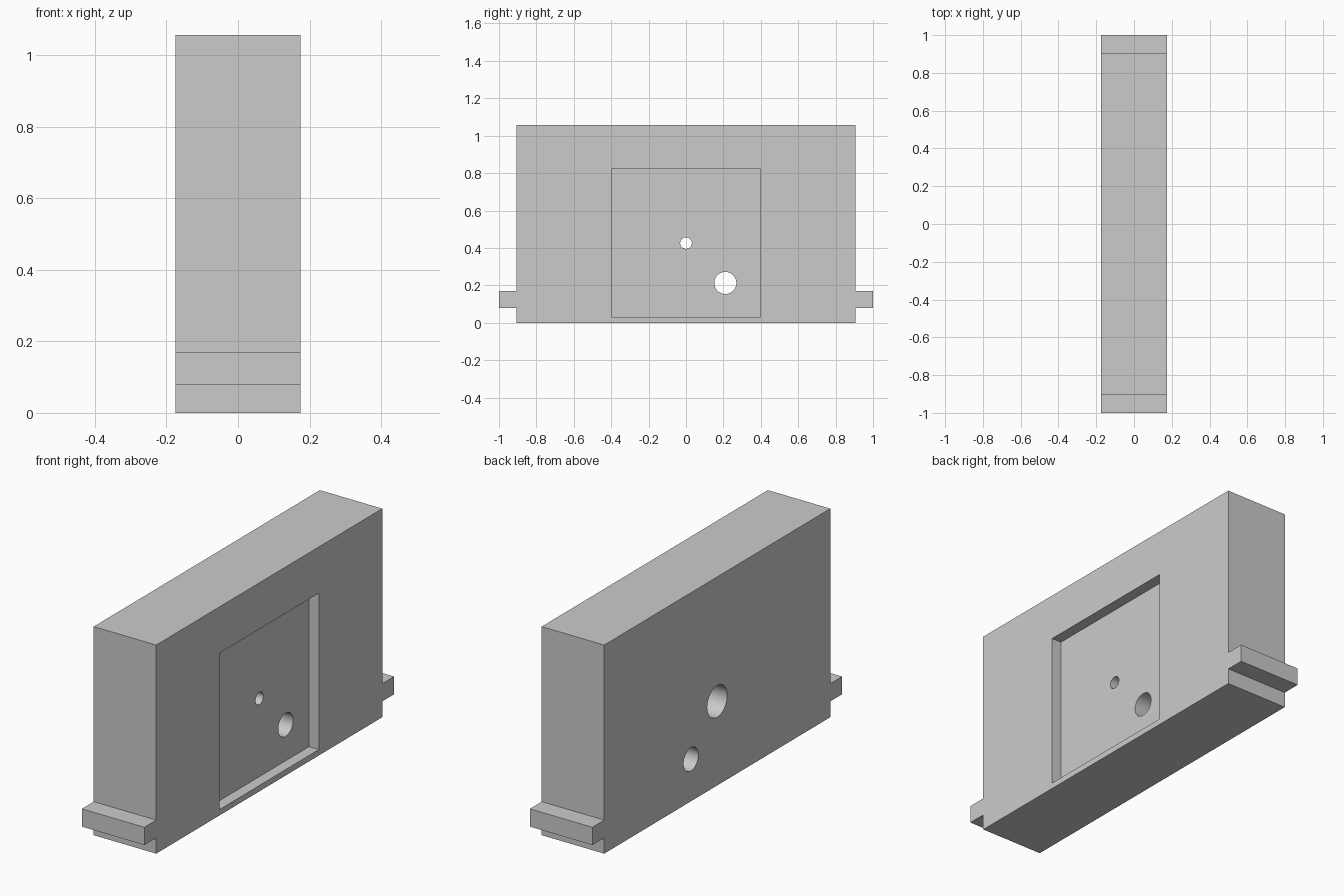
import bpy
import math

cube = bpy.data.objects.get("Cube")
if cube:
    bpy.data.objects.remove(cube, do_unlink=True)

HALF_X = 0.175
POCKET_FLOOR = 0.12
BORE_FLOOR = 0.0

grey = bpy.data.materials.new("light grey")
grey.use_nodes = True
colour = (0.6, 0.6, 0.6, 1)
grey.diffuse_color = colour
grey.node_tree.nodes["Principled BSDF"].inputs["Base Color"].default_value = colour


def extrude_x(name, outline, x0, x1):
    """Prism from a closed (y, z) outline, swept along x."""
    n = len(outline)
    verts = [(x, y, z) for x in (x0, x1) for y, z in outline]
    faces = [tuple(reversed(range(n))), tuple(range(n, 2 * n))]
    faces += [(i, (i + 1) % n, n + (i + 1) % n, n + i) for i in range(n)]
    mesh = bpy.data.meshes.new(name)
    mesh.from_pydata(verts, [], faces)
    mesh.materials.append(grey)
    obj = bpy.data.objects.new(name, mesh)
    bpy.context.scene.collection.objects.link(obj)
    return obj


def circle(y, z, r, n=64):
    return [(y + r * math.cos(2 * math.pi * i / n),
             z + r * math.sin(2 * math.pi * i / n)) for i in range(n)]


# Block with a rail tab at each end
half = [(0.905, 0), (0.905, 0.08), (1, 0.08), (1, 0.17), (0.905, 0.17), (0.905, 1.057)]
outline = half + [(-y, z) for y, z in reversed(half)]
block = extrude_x("block_with_end_tabs", outline, -HALF_X, HALF_X)

# Square pocket, offset through hole, and counterbored centre hole
square = [(-0.397, 0.03), (0.397, 0.03), (0.397, 0.822), (-0.397, 0.822)]
cutters = [
    extrude_x("pocket_cutter", square, POCKET_FLOOR, 0.3),
    extrude_x("offset_hole_cutter", circle(0.21, 0.213, 0.059), -0.3, 0.3),
    extrude_x("centre_hole_cutter", circle(0, 0.426, 0.031), -0.3, 0.3),
    extrude_x("counterbore_cutter", circle(0, 0.426, 0.08), -0.3, BORE_FLOOR),
]
bpy.context.view_layer.objects.active = block
for cutter in cutters:
    cut = block.modifiers.new(cutter.name, "BOOLEAN")
    cut.operation = "DIFFERENCE"
    cut.solver = "EXACT"
    cut.object = cutter
    bpy.ops.object.modifier_apply(modifier=cut.name)
    bpy.data.objects.remove(cutter, do_unlink=True)

# Smooth hole walls, sharp edges elsewhere
bpy.ops.object.select_all(action="DESELECT")
block.select_set(True)
bpy.ops.object.shade_smooth_by_angle(angle=math.radians(30))
